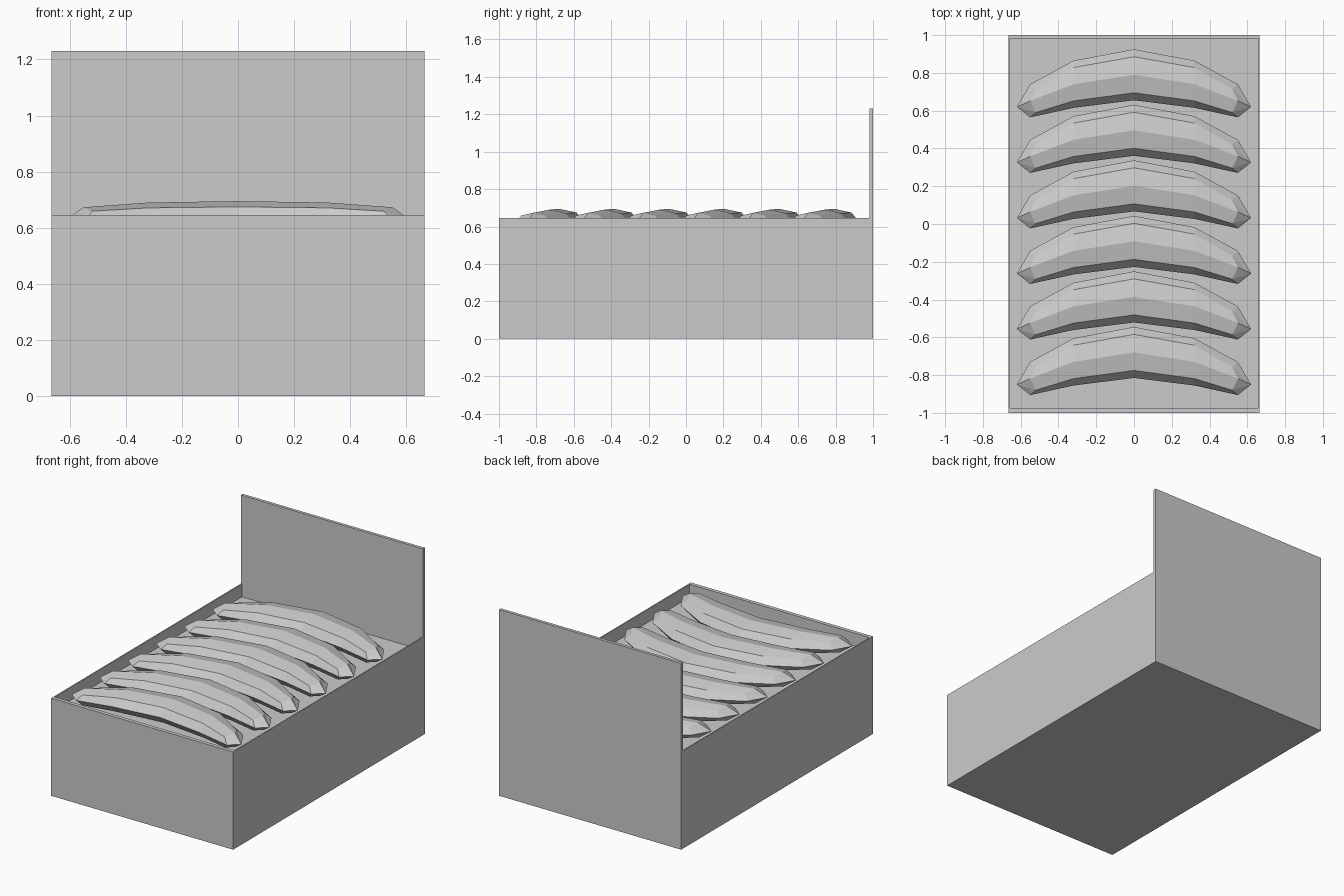
import bpy, bmesh, math

if "Cube" in bpy.data.objects:
    bpy.data.objects.remove(bpy.data.objects["Cube"])

W, L, H = 0.665, 1.0, 0.645      # half width, half length, rim height
FLOOR = 0.56


def box(name, x0, x1, y0, y1, z0, z1):
    bpy.ops.mesh.primitive_cube_add(size=1, location=((x0 + x1) / 2, (y0 + y1) / 2, (z0 + z1) / 2))
    ob = bpy.context.object
    ob.name = name
    ob.scale = (x1 - x0, y1 - y0, z1 - z0)
    return ob


def crate():
    # Solid block with a recessed, thin-walled top
    ob = box("crate", -W, W, -L, L, 0, H)
    bpy.ops.object.transform_apply(location=True, scale=True)
    bm = bmesh.new()
    bm.from_mesh(ob.data)
    top = max(bm.faces, key=lambda f: f.calc_center_median().z)
    bmesh.ops.inset_region(bm, faces=[top], thickness=0.012)
    for v in top.verts:
        v.co.y = 0.98 if v.co.y > 0 else -0.975
    inner = bmesh.ops.extrude_discrete_faces(bm, faces=[top])["faces"][0]
    for v in inner.verts:
        v.co.z = FLOOR
    bm.to_mesh(ob.data)
    bm.free()


def banana_mesh():
    # Bent eight-sided tube: x, centre y, half width, half height, x inset of the diagonals
    half = [(0.0, 0.0, 0.135, 0.07, 0), (0.32, -0.05, 0.125, 0.065, 0),
            (0.55, -0.138, 0.0875, 0.048, 0.03)]
    stations = [(-x, *r) for x, *r in reversed(half[1:])] + half
    bm = bmesh.new()
    rings = []
    for x, cy, ry, rz, inset in stations:
        ring = []
        for i in range(8):
            a = i * math.pi / 4
            dx = math.copysign(inset, x) if i % 2 else 0
            ring.append(bm.verts.new((x - dx, cy + ry * math.cos(a), rz * math.sin(a))))
        rings.append(ring)
    for a, b in zip(rings, rings[1:]):
        for i in range(8):
            j = (i + 1) % 8
            bm.faces.new((a[i], a[j], b[j], b[i]))
    # Pointed ends
    for ring, x in ((rings[0], -0.62), (rings[-1], 0.62)):
        tip = bm.verts.new((x, -0.17, 0))
        for i in range(8):
            bm.faces.new((ring[i], ring[(i + 1) % 8], tip))
    bmesh.ops.recalc_face_normals(bm, faces=bm.faces[:])
    me = bpy.data.meshes.new("banana")
    bm.to_mesh(me)
    bm.free()
    return me


crate()
# Upright display board at the back
box("back_board", -W, W, 0.98, L, H, 1.23)

# Row of bananas
mesh = banana_mesh()
for i in range(6):
    ob = bpy.data.objects.new(f"banana_{i + 1}", mesh)
    ob.location = (0, 0.79 - 0.294 * i, 0.625)
    bpy.context.collection.objects.link(ob)
